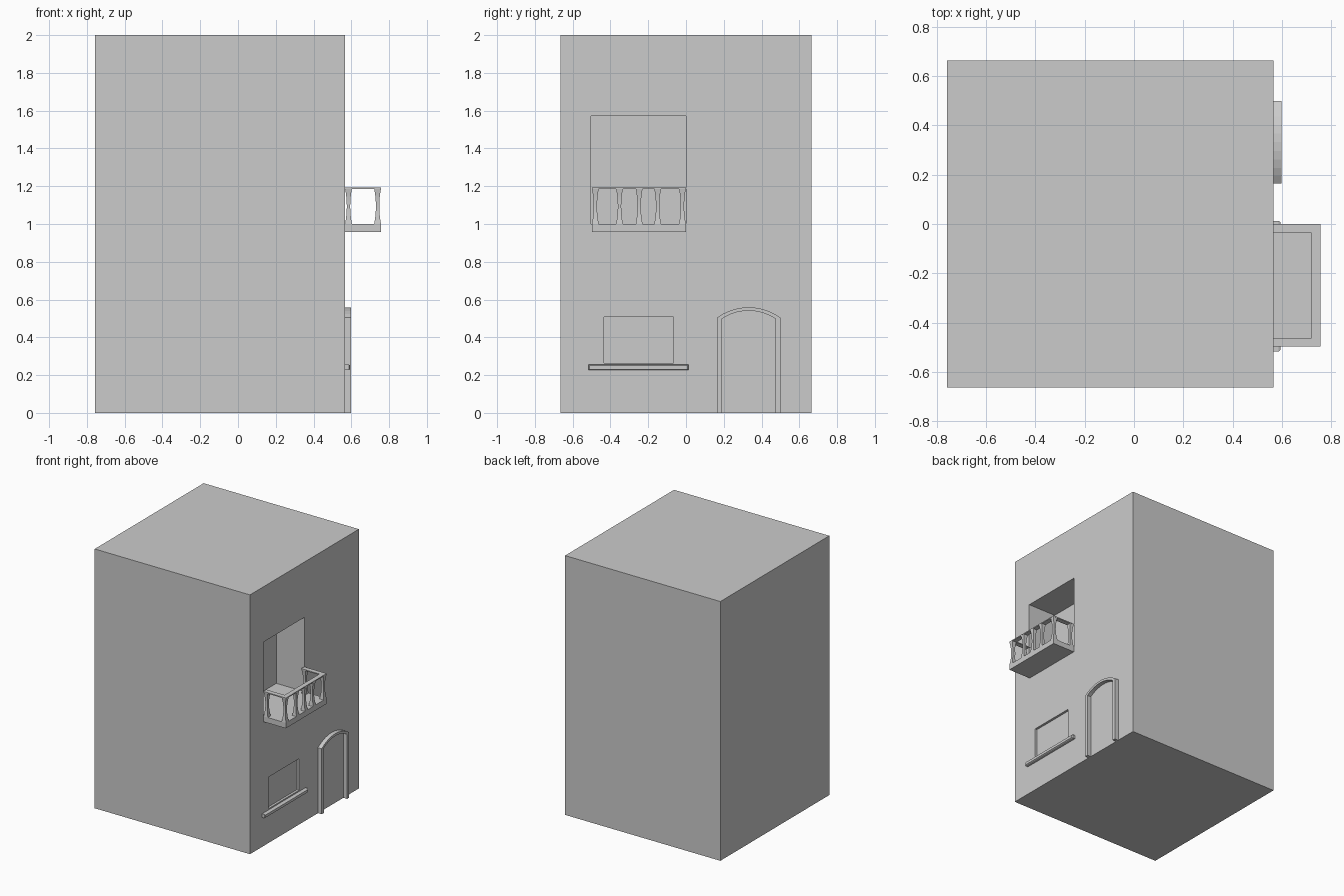
import bpy, bmesh, math

if "Cube" in bpy.data.objects:
    bpy.data.objects.remove(bpy.data.objects["Cube"])

WALL = 0.567  # x of the decorated wall


def make(name, bm):
    bmesh.ops.recalc_face_normals(bm, faces=bm.faces)
    me = bpy.data.meshes.new(name)
    bm.to_mesh(me)
    bm.free()
    ob = bpy.data.objects.new(name, me)
    bpy.context.collection.objects.link(ob)
    return ob


def box(name, x, y, z):
    bm = bmesh.new()
    bmesh.ops.create_cube(bm, size=1)
    for v in bm.verts:
        for i, (lo, hi) in enumerate((x, y, z)):
            v.co[i] = hi if v.co[i] > 0 else lo
    return make(name, bm)


def loft(name, rings, closed=False):
    bm = bmesh.new()
    loops = [[bm.verts.new(p) for p in r] for r in rings]
    n = len(loops[0])
    for a, b in zip(loops, loops[1:]):
        for i in range(n):
            bm.faces.new((a[i], a[(i + 1) % n], b[(i + 1) % n], b[i]))
    bm.faces.new(loops[0])
    bm.faces.new(loops[-1])
    return make(name, bm)


def cut(ob, cutter):
    m = ob.modifiers.new("recess", "BOOLEAN")
    m.operation = "DIFFERENCE"
    m.solver = "EXACT"
    m.object = cutter
    bpy.context.view_layer.objects.active = ob
    bpy.ops.object.modifier_apply(modifier=m.name)
    bpy.data.objects.remove(cutter)


# House block with balcony and window recesses
house = box("house_block", (-0.758, WALL), (-0.664, 0.664), (0, 2))
cut(house, box("balcony_cutter", (0.327, 0.8), (-0.502, 0.0), (1.0, 1.573)))
cut(house, box("window_cutter", (WALL - 0.018, 0.8), (-0.435, -0.065), (0.265, 0.508)))

# Window sill, slightly tapered to the front
def sill_ring(x, y0, y1, z0, z1):
    return [(x, y0, z0), (x, y1, z0), (x, y1, z1), (x, y0, z1)]


loft("window_sill", [sill_ring(WALL - 0.005, -0.517, 0.013, 0.227, 0.255),
                     sill_ring(0.587, -0.517, 0.013, 0.227, 0.255),
                     sill_ring(0.594, -0.511, 0.007, 0.231, 0.251)])

# Arched door frame: rectangular section swept over the arch
def arch(half, spring, apex, steps=10):
    cy, rise = 0.332, apex - spring
    r = (half * half + rise * rise) / (2 * rise)
    a = math.asin(half / r)
    pts = [(cy - half, 0)]
    for i in range(steps + 1):
        t = -a + 2 * a * i / steps
        pts.append((cy + r * math.sin(t), apex - r + r * math.cos(t)))
    return pts + [(cy + half, 0)]


outer, inner = arch(0.167, 0.505, 0.559), arch(0.142, 0.498, 0.541)
x0, x1 = WALL - 0.005, 0.599
loft("door_frame", [[(x0, *o), (x1, *o), (x1, *i), (x0, *i)] for o, i in zip(outer, inner)])

# Balcony slab
X1, Y0, Y1, W = 0.757, -0.498, -0.001, 0.036
box("balcony_slab", (WALL - 0.005, X1), (Y0, Y1), (0.958, 1.0))

# U-shaped handrail
path_out = [(WALL - 0.002, Y0), (X1, Y0), (X1, Y1), (WALL - 0.002, Y1)]
path_in = [(WALL - 0.002, Y0 + W), (X1 - W, Y0 + W), (X1 - W, Y1 - W), (WALL - 0.002, Y1 - W)]
loft("balcony_handrail", [[(*o, 1.184), (*o, 1.192), (*i, 1.192), (*i, 1.184)]
                          for o, i in zip(path_out, path_in)])

# Waisted square balusters
def baluster(x, y):
    rings = []
    for i in range(9):
        t = i / 4 - 1
        h = 0.009 + 0.009 * t * t
        z = 1.0 + 0.187 * i / 8
        rings.append([(x + sx * h, y + sy * h, z)
                      for sx, sy in ((-1, -1), (1, -1), (1, 1), (-1, 1))])
    ob = loft("baluster", rings)
    bpy.context.view_layer.objects.active = ob
    for o in bpy.context.view_layer.objects:
        o.select_set(o == ob)
    bpy.ops.object.shade_smooth_by_angle(angle=math.radians(30))


for y in (Y0 + W / 2, -0.352, -0.248, -0.15, Y1 - W / 2):
    baluster(X1 - W / 2, y)
for y in (Y0 + W / 2, Y1 - W / 2):
    baluster(WALL + W / 2, y)
